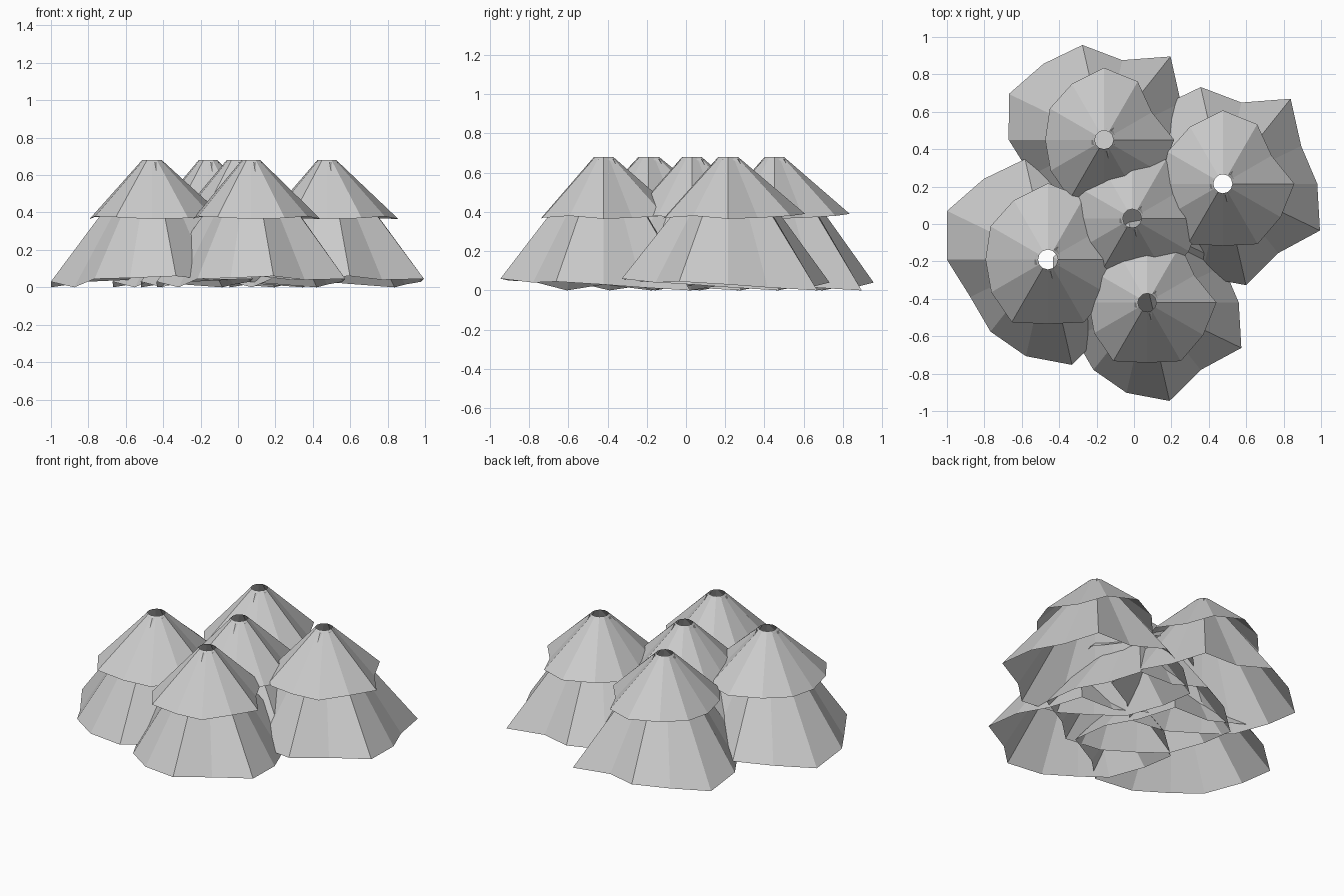
import bpy
import bmesh
from math import cos, sin, tau

cube = bpy.data.objects.get("Cube")
if cube:
    bpy.data.objects.remove(cube, do_unlink=True)

# One plain grey for all foliage
grey = bpy.data.materials.new("light_grey")
grey.use_nodes = True
colour = (0.6, 0.6, 0.6, 1)
grey.diffuse_color = colour
grey.node_tree.nodes["Principled BSDF"].inputs["Base Color"].default_value = colour

# Ragged rims as (radius, height), counter-clockwise from +x
UPPER_RIM = [(.375, .365), (.295, .37), (.36, .38), (.385, .39), (.345, .385), (.335, .375),
             (.315, .365), (.33, .38), (.365, .375), (.325, .365), (.365, .37), (.35, .38)]
LOWER_RIM = [(.495, .03), (.456, .015), (.57, 0), (.437, .02), (.52, .04), (.52, .03), (.565, 0),
             (.51, .03), (.435, 0), (.465, .045), (.5, .05), (.545, .06), (.465, .04), (.565, .045)]


def tier_mesh(name, rim, top_radius, top_height):
    """Open cone: a small round hole on top flaring to a ragged rim."""
    bm = bmesh.new()
    top, bottom = [], []
    for i, (radius, height) in enumerate(rim):
        a = tau * i / len(rim)
        top.append(bm.verts.new((top_radius * cos(a), top_radius * sin(a), top_height)))
        bottom.append(bm.verts.new((radius * cos(a), radius * sin(a), height)))
    for i in range(len(rim)):
        j = (i + 1) % len(rim)
        bm.faces.new((bottom[i], bottom[j], top[j], top[i]))
    mesh = bpy.data.meshes.new(name)
    bm.to_mesh(mesh)
    bm.free()
    mesh.materials.append(grey)
    return mesh


tiers = {
    "upper_foliage": tier_mesh("upper_foliage", UPPER_RIM, .05, .68),
    "lower_foliage": tier_mesh("lower_foliage", LOWER_RIM, .06, .67),
}

# Five trees: position and spread
trees = {
    "back": (-.16, .45, 1), "right": (.475, .215, 1.02), "middle": (-.01, .03, 1),
    "left": (-.46, -.19, 1.06), "front": (.07, -.42, .99),
}
for place, (x, y, spread) in trees.items():
    for tier, mesh in tiers.items():
        ob = bpy.data.objects.new(f"{place}_tree_{tier}", mesh)
        ob.location = (x, y, 0)
        ob.scale = (spread, spread, 1)
        bpy.context.collection.objects.link(ob)
